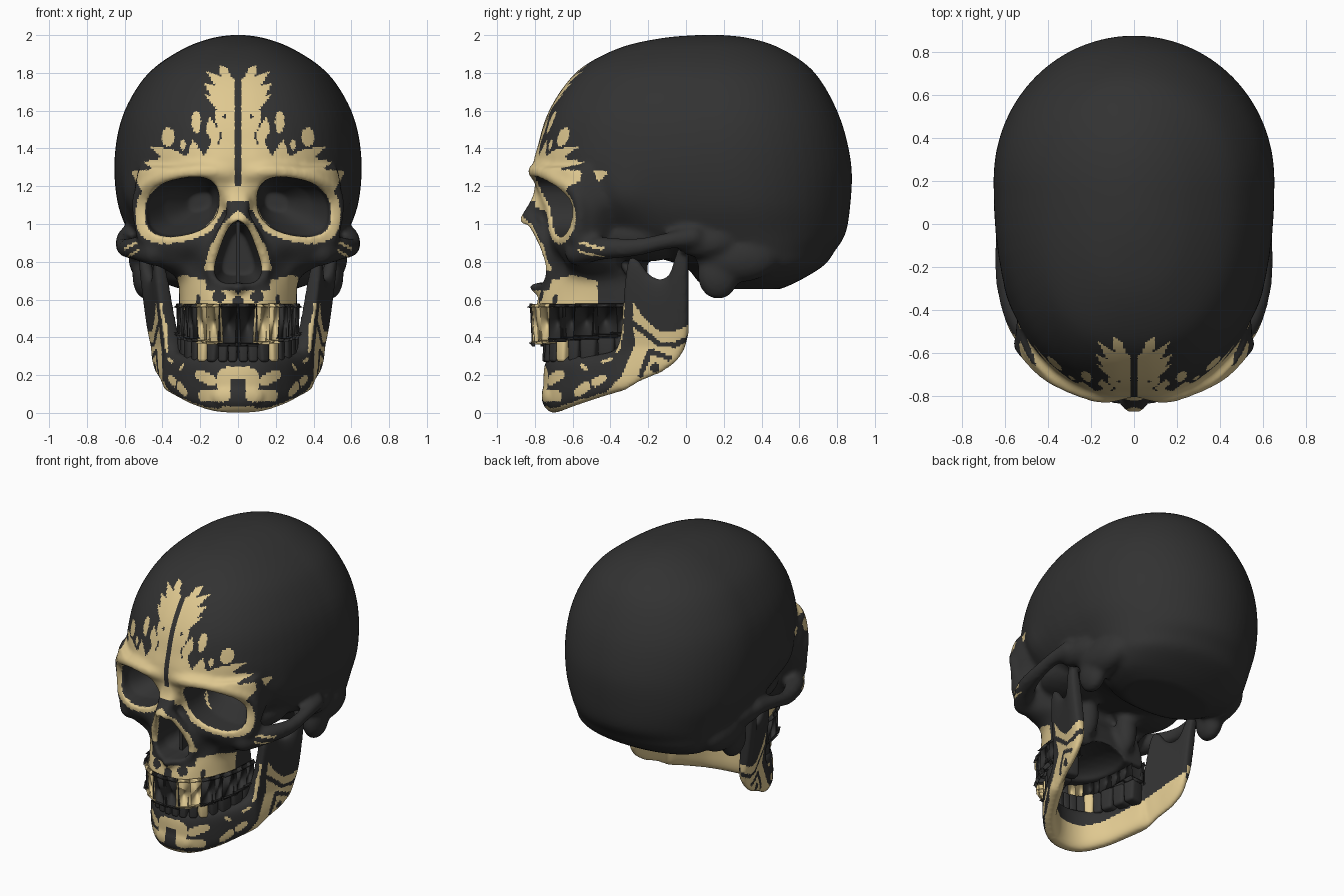
import bpy, bmesh, math
from mathutils import Matrix, Vector

if "Cube" in bpy.data.objects:
    bpy.data.objects.remove(bpy.data.objects["Cube"])


def material(name, rgb):
    m = bpy.data.materials.new(name)
    m.diffuse_color = (*rgb, 1)
    m.use_nodes = True
    m.node_tree.nodes["Principled BSDF"].inputs["Base Color"].default_value = m.diffuse_color
    return m


MATS = [material("charcoal", (0.032, 0.032, 0.032)), material("pale_gold", (0.74, 0.58, 0.28))]


# ---------- helpers ----------
def spline(p, n):
    out = []
    for i in range(len(p) - 1):
        q4 = p[max(i - 1, 0)], p[i], p[i + 1], p[min(i + 2, len(p) - 1)]
        for k in range(n):
            t = k / n
            out.append(tuple(.5 * (2 * b + (c - a) * t + (2 * a - 5 * b + 4 * c - d) * t * t
                                   + (3 * b - a - 3 * c + d) * t ** 3) for a, b, c, d in zip(*q4)))
    return out + [tuple(p[-1])]


def loft(bm, rings):
    vs = [[bm.verts.new(c) for c in r] for r in rings]
    n = len(vs[0])
    for a, b in zip(vs, vs[1:]):
        for i in range(n):
            bm.faces.new((a[i], a[(i + 1) % n], b[(i + 1) % n], b[i]))
    bm.faces.new(vs[0])
    bm.faces.new(vs[-1])


def ball(bm, c, s):
    bmesh.ops.create_icosphere(bm, subdivisions=3, radius=1,
                               matrix=Matrix.Translation(c) @ Matrix.Diagonal((*s, 1)))


def tube(bm, pts, n=7):
    for x, y, z, r in spline(pts, n):
        for s in (1, -1):
            bmesh.ops.create_icosphere(bm, subdivisions=2, radius=r, matrix=Matrix.Translation((s * x, y, z)))


def power(v, e):
    return math.copysign(abs(v) ** e, v)


def circle(n):
    return [2 * math.pi * i / n for i in range(n)]


def new_object(name, bm):
    bmesh.ops.recalc_face_normals(bm, faces=bm.faces)
    me = bpy.data.meshes.new(name)
    bm.to_mesh(me)
    bm.free()
    ob = bpy.data.objects.new(name, me)
    bpy.context.collection.objects.link(ob)
    return ob


def remesh(ob, size):
    m = ob.modifiers.new("remesh", 'REMESH')
    m.mode, m.voxel_size = 'VOXEL', size


def fuse(name, bm, rule, cutter=None, dents=()):
    """Fuse overlapping parts to one smooth bone, carve, dent and paint it."""
    ob = new_object(name, bm)
    if cutter:
        cut = new_object(name + "_cutter", cutter)
        cut.hide_render = True
        remesh(ob, 0.02)
        b = ob.modifiers.new("carve", 'BOOLEAN')
        b.operation, b.solver, b.object = 'DIFFERENCE', 'EXACT', cut
    remesh(ob, 0.0115)
    s = ob.modifiers.new("smooth", 'SMOOTH')
    s.factor, s.iterations = 0.5, 6
    bpy.context.view_layer.update()
    me = bpy.data.meshes.new_from_object(ob.evaluated_get(bpy.context.evaluated_depsgraph_get()))
    ob.modifiers.clear()
    ob.data = me
    if cutter:
        bpy.data.objects.remove(cut)
    for v in me.vertices:
        for (cx, cy, cz), r, (dx, dy, dz) in dents:
            d2 = ((abs(v.co.x) - cx) ** 2 + (v.co.y - cy) ** 2 + (v.co.z - cz) ** 2) / r ** 2
            if d2 < 6:
                w = math.exp(-d2)
                v.co += Vector((math.copysign(dx, v.co.x) * w, dy * w, dz * w))
    me.materials.clear()
    for m in MATS:
        me.materials.append(m)
    for f in me.polygons:
        f.use_smooth = True
        c, n = f.center, f.normal
        f.material_index = int(bool(rule(abs(c.x), c.y, c.z, n.x * (1 if c.x > 0 else -1), n.y, n.z)))


def inside(u, v, poly):
    hit = False
    for (a, b), (c, d) in zip(poly, poly[1:] + poly[:1]):
        if (b > v) != (d > v) and u < (c - a) * (v - b) / (d - b) + a:
            hit = not hit
    return hit


def near(u, v, line, r):
    for (a, b), (c, d) in zip(line, line[1:]):
        t = ((u - a) * (c - a) + (v - b) * (d - b)) / ((c - a) ** 2 + (d - b) ** 2)
        t = min(1, max(0, t))
        if math.hypot(u - a - t * (c - a), v - b - t * (d - b)) < r:
            return True
    return False


def spot(u, v, cu, cv, ru, rv):
    return ((u - cu) / ru) ** 2 + ((v - cv) / rv) ** 2 < 1


# ---------- skull: brain case (z, front, back, half width) ----------
bm = bmesh.new()
CASE = [(2.0, .05, .2, .04), (1.985, -.12, .33, .135), (1.94, -.33, .48, .265), (1.85, -.52, .63, .415),
        (1.75, -.63, .72, .515), (1.6, -.725, .8, .6), (1.45, -.775, .85, .642), (1.28, -.795, .878, .655),
        (1.1, -.7, .87, .635), (.95, -.55, .845, .58), (.86, -.3, .79, .54), (.78, -.02, .73, .49),
        (.7, .06, .6, .42), (.655, .12, .5, .3)]
rings = []
for z, f, b, w in spline(CASE, 5):
    c = f + (b - f) * .6
    ring = []
    for a in circle(64):
        e = 2 / (2.4 if math.sin(a) < 0 else 2.0)
        ring.append((w * power(math.cos(a), e), c + (c - f if math.sin(a) < 0 else b - c) * power(math.sin(a), e), z))
    rings.append(ring)
loft(bm, rings)

# face block: z, then half outline x, y from the middle outwards
FACE = [(1.3, 0, -.8, .2, -.8, .42, -.71, .52, -.56, .5, -.35),
        (1.2, 0, -.79, .15, -.78, .4, -.7, .54, -.57, .5, -.35),
        (1.1, 0, -.79, .1, -.74, .38, -.66, .54, -.55, .5, -.38),
        (1.0, 0, -.78, .1, -.73, .38, -.66, .54, -.56, .46, -.38),
        (.9, 0, -.76, .13, -.73, .36, -.68, .53, -.57, .42, -.38),
        (.8, 0, -.74, .15, -.72, .34, -.64, .46, -.56, .36, -.36),
        (.72, 0, -.74, .15, -.72, .28, -.6, .33, -.48, .31, -.31),
        (.62, 0, -.78, .15, -.75, .27, -.6, .31, -.45, .31, -.28),
        (.52, 0, -.8, .15, -.77, .27, -.62, .31, -.45, .31, -.27)]
rings = []
for row in spline(FACE, 4):
    half = spline(list(zip(row[1::2], row[2::2])), 5)
    rings.append([(x, y, row[0]) for x, y in half] + [(-x, y, row[0]) for x, y in reversed(half[1:])])
loft(bm, rings)

# brow and outer eye rim, cheek arch, nose bones, nose rim, ear and base lumps
tube(bm, [(.04, -.77, 1.265, .04), (.2, -.785, 1.28, .04), (.39, -.705, 1.25, .04), (.51, -.59, 1.17, .038),
          (.525, -.56, 1.05, .036), (.49, -.58, .93, .045)])
tube(bm, [(.44, -.57, .85, .075), (.53, -.46, .87, .065), (.595, -.28, .875, .05), (.605, -.1, .91, .046),
          (.58, .04, .93, .06)], 10)
tube(bm, [(.0, -.74, 1.2, .06), (.02, -.77, 1.12, .05), (.02, -.85, 1.02, .034)])
tube(bm, [(.05, -.81, 1.01, .035), (.11, -.75, .9, .035), (.15, -.72, .78, .03), (.11, -.73, .69, .03),
          (.0, -.79, .665, .025)])
for s in (1, -1):
    ball(bm, (s * .49, .17, .73), (.07, .11, .13))
    ball(bm, (s * .48, .27, .82), (.1, .22, .13))
    ball(bm, (s * .54, .1, .9), (.07, .16, .08))
    ball(bm, (s * .16, -.27, .74), (.07, .07, .16))
    ball(bm, (s * .27, -.22, .93), (.24, .28, .13))

# carved openings: eye sockets, nose, palate
cut = bmesh.new()
TILT = .18
for s in (1, -1):
    rings = []
    for y, cx, cz, hx, hz in [(-1, .3, 1.09, .2, .152), (-.68, .3, 1.09, .2, .152), (-.55, .285, 1.09, .19, .145),
                              (-.42, .25, 1.1, .14, .11), (-.28, .2, 1.1, .06, .05)]:
        pts = [(cx + hx * power(math.cos(a), .8), cz + hz * power(math.sin(a), .8)) for a in circle(40)]
        rings.append([(s * x, y, z - TILT * (x - .3)) for x, z in pts])
    loft(cut, rings)
NOSE = spline([(0, 1.02), (.05, .98), (.1, .86), (.125, .76), (.1, .7), (.04, .685), (0, .69)], 4)
outline = NOSE + [(-x, z) for x, z in reversed(NOSE[1:-1])]
loft(cut, [[(x * k, y, .83 + (z - .83) * k) for x, z in outline] for y, k in ((-1, 1), (-.65, 1), (-.45, .7))])
ball(cut, (0, -.44, .5), (.2, .27, .11))

FOREHEAD = [(-.1, 1.2), (-.1, 1.77), (.03, 1.77), (.06, 1.83), (.1, 1.84), (.09, 1.78), (.17, 1.81), (.12, 1.73),
            (.18, 1.75), (.14, 1.67), (.18, 1.69), (.115, 1.61), (.12, 1.55), (.1, 1.49), (.15, 1.57), (.17, 1.5),
            (.14, 1.43), (.18, 1.36), (.24, 1.45), (.27, 1.36), (.36, 1.4), (.47, 1.41), (.4, 1.35), (.5, 1.33),
            (.45, 1.29), (.57, 1.28), (.5, 1.16), (.3, 1.22), (.1, 1.14), (.04, 1.12), (-.1, 1.12)]
NOSE_LINE = [(0, 1.04), (.06, .98), (.125, .86), (.15, .77), (.13, .73)]


def skull_gold(x, y, z, nx, ny, nz):
    if y > -.42:
        return False
    if z < .75:                                     # upper jaw
        if z < .525 or (ny > -.2 and nx < .3) or nz < -.7:
            return False
        if x > .17:
            return y < -.47 and z < .73 - .25 * abs(y + .6) and not spot(x, z, .21, .6, .012, .03)
        return z < .645 and not (spot(x, z, 0, .58, .03, .04) or spot(x, z, .1, .615, .035, .03))
    if ny > -.15:
        return False
    if z > 1.2 and x < .015:                        # dark middle line
        return False
    e = (abs((x - .3) / .2) ** 2.5 + abs((z - 1.09 + TILT * (x - .3)) / .152) ** 2.5) ** .4
    if e < .97:
        return False
    if z > 1.1 and inside(x, z, FOREHEAD):
        return not (spot(x, z, .07, 1.57, .012, .012) or near(x, z, [(.09, 1.48), (.1, 1.43)], .006))
    if spot(x, z, .37, 1.46, .035, .05) or spot(x, z, .22, 1.54, .024, .06) or spot(x, z, .29, 1.42, .015, .03):
        return True
    if e < 1.21 and z < 1.3 and not near(x, z, [(0, 1.1), (.06, 1.05), (.13, .93)], .025):
        return True
    if near(x, z, NOSE_LINE, .028) and not inside(x, z, NOSE):
        return y < -.66
    return near(x, z, [(.54, .9), (.6, .87)], .007) or near(x, z, [(.53, .86), (.58, .83)], .006)


DENTS = [((.58, -.36, 1.12), .13, (-.03, 0, 0)), ((.25, -.68, .79), .07, (0, .03, 0)),
         ((.1, -.8, 1.29), .1, (0, -.015, 0)), ((.0, -.8, .66), .035, (0, -.02, 0))]
fuse("skull", bm, skull_gold, cut, DENTS)

# ---------- lower jaw: x, y, bottom, top, half thickness along the arch ----------
bm = bmesh.new()
JAW = [(.12, -.67, .008, .3, .052), (.22, -.58, .04, .3, .047), (.285, -.46, .08, .31, .047),
       (.33, -.36, .11, .35, .048), (.345, -.325, .12, .5, .046), (.355, -.305, .13, .8, .04),
       (.37, -.255, .16, .81, .04), (.388, -.2, .185, .74, .038), (.405, -.14, .21, .71, .038),
       (.42, -.085, .245, .74, .038), (.43, -.045, .28, .86, .038), (.435, -.01, .335, .88, .036),
       (.438, .012, .41, .85, .027)]
rows = spline([(-r[0], *r[1:]) for r in reversed(JAW)] + [(0, -.7, 0, .3, .055)] + JAW, 5)
rings = []
for i, (x, y, b, t, h) in enumerate(rows):
    p, q = rows[max(i - 1, 0)], rows[min(i + 1, len(rows) - 1)]
    d = Vector((q[1] - p[1], p[0] - q[0])).normalized()
    ring = []
    for a in circle(28):
        z = (b + t) / 2 + (t - b) / 2 * power(math.sin(a), .6)
        o = h * power(math.cos(a), .8)
        flare = .13 * (z - .35) * min(1, max(0, (y + .6) / .3))
        ring.append((x + d.x * o + math.copysign(flare, x), y + d.y * o, z))
    rings.append(ring)
loft(bm, rings)
for s in (1, -1):
    ball(bm, (s * .49, -.005, .865), (.075, .035, .035))
ball(bm, (0, -.715, .09), (.14, .05, .08))

ANGLE = [(-.28, .58), (-.2, .48), (-.14, .43), (-.06, .43), (.06, .49), (.06, .3), (-.3, .08), (-.7, -.05), (-.7, .03),
         (-.42, .11), (-.34, .2), (-.27, .36), (-.28, .5)]
CHIN_ARCH = [(.18, .09), (.075, .09), (.075, .2), (.05, .212), (0, .215)]


def jaw_gold(x, y, z, nx, ny, nz):
    if nz < -.6 and z < .4:                         # underside
        return True
    if (nx < -.2 and x > .2) or (x <= .2 and ny > .3):   # inner side
        return z < .14 + .38 * (y + .7)
    if y < -.58 and x < .25:                        # chin
        return near(x, z, CHIN_ARCH, .032) or near(x, z, [(.14, .17), (.2, .2)], .028)
    if ny < -.6 and y < -.28 and .3 < z < .58:      # front edge of the rising branch
        return x > .37
    if inside(y, z, ANGLE):
        return not (near(y, z, [(-.29, .48), (-.21, .42), (-.14, .36), (-.06, .36), (.05, .41)], .014)
                    or near(y, z, [(-.09, .29), (-.19, .33), (-.24, .2)], .014)
                    or spot(y, z, -.165, .24, .025, .025))
    return (near(y, z, [(-.57, .11), (-.53, .14)], .024) or near(y, z, [(-.48, .16), (-.44, .185)], .022)
            or near(y, z, [(-.55, .25), (-.53, .23)], .01) or near(y, z, [(-.44, .27), (-.39, .285)], .008))


fuse("lower_jaw", bm, jaw_gold)


# ---------- teeth: one side built along the arch, then mirrored ----------
def teeth(name, arch, widths, root, tip_front, tip_back, gold):
    bm = bmesh.new()
    path = [Vector(p) for p in spline(arch, 20)]
    k = sum((b - a).length for a, b in zip(path, path[1:])) / sum(widths)
    s = 0
    for i, w in enumerate(widths):
        w *= k
        walk = 0
        for a, b in zip(path, path[1:]):
            walk += (b - a).length
            if walk >= s + w / 2:
                break
        t = (b - a).normalized()
        n = Vector((-t.y, t.x))
        tip = tip_front + (tip_back - tip_front) * i / (len(widths) - 1)
        depth = .07 if i < 3 else .085 if i < 5 else .11
        up = 1 if tip > root else -1
        vs = bmesh.ops.create_cube(bm, size=1)['verts']
        for v in vs:                                # narrow neck, wide crown
            at_tip = v.co.z > 0
            p = b + t * v.co.x * (1.04 if at_tip else .86) * w \
                + n * v.co.y * up * depth * (1 if not at_tip else .7 if i < 3 else .95)
            v.co = (p.x, p.y, tip if at_tip else root)
        for f in {f for v in vs for f in v.link_faces}:
            f.material_index = int(i in gold)
        bmesh.ops.bevel(bm, geom=list({e for v in vs for e in v.link_edges}), offset=min(.02, w * .25),
                        segments=3, profile=.5, affect='EDGES', material=-1)
        s += w
    dup = bmesh.ops.duplicate(bm, geom=bm.verts[:] + bm.edges[:] + bm.faces[:])['geom']
    for v in dup:
        if isinstance(v, bmesh.types.BMVert):
            v.co.x *= -1
    ob = new_object(name, bm)
    for m in MATS:
        ob.data.materials.append(m)
    for f in ob.data.polygons:
        f.use_smooth = True


teeth("upper_teeth", [(0, -.79), (.11, -.765), (.205, -.66), (.255, -.5), (.27, -.3)],
      [.085, .07, .08, .075, .075, .1, .1, .085], .56, .37, .425, {1, 2})
teeth("lower_teeth", [(0, -.73), (.11, -.7), (.19, -.61), (.24, -.46), (.275, -.29)],
      [.058, .062, .072, .075, .075, .11, .11, .1], .27, .425, .42, {3})

# ---------- nose divider ----------
bm = bmesh.new()
bmesh.ops.create_cube(bm, size=1, matrix=Matrix.Translation((0, -.54, .84)) @ Matrix.Diagonal((.02, .2, .34, 1)))
new_object("nose_divider", bm).data.materials.append(MATS[0])
